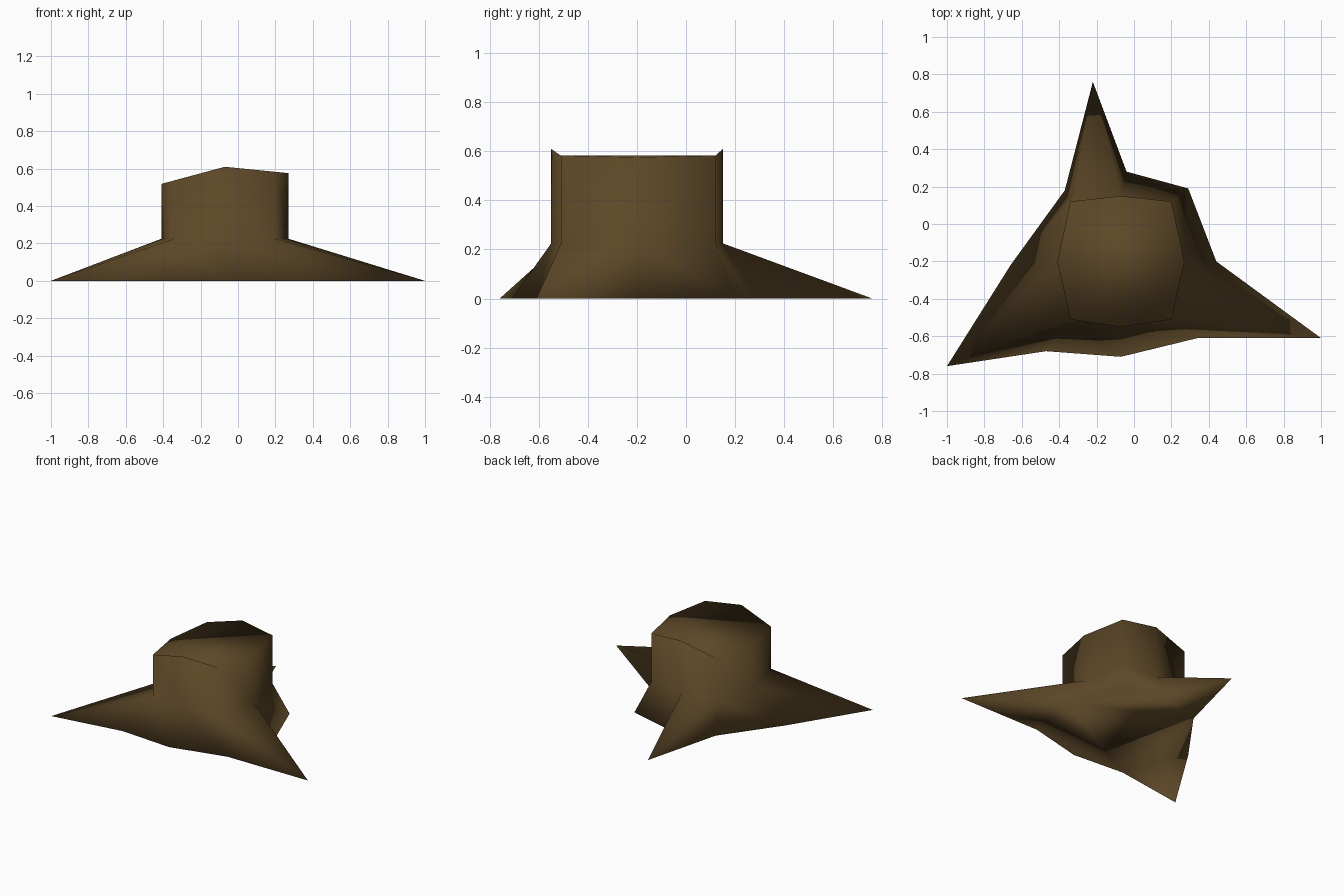
import bpy
import bmesh

cube = bpy.data.objects.get("Cube")
if cube:
    bpy.data.objects.remove(cube)

# Bark and cut wood share one brown
bark = bpy.data.materials.new("bark_brown")
bark.use_nodes = True
colour = (0.11, 0.065, 0.021, 1)
bark.diffuse_color = colour
shader = bark.node_tree.nodes["Principled BSDF"]
shader.inputs["Base Color"].default_value = colour
shader.inputs["Roughness"].default_value = 0.9

# Trunk outline, counter-clockwise from the back, and the flared foot below it
trunk = [(-.07, .15), (-.34, .12), (-.41, -.2), (-.34, -.51),
         (-.07, -.55), (.2, -.51), (.27, -.2), (.2, .12)]
foot = [(-.04, .28), (-.37, .18), (-.66, -.22), (-.47, -.68),
        (-.07, -.71), (.34, -.61), (.44, -.2), (.29, .19)]
# Root tips, keyed by the side of the foot they grow from
tips = {0: (-.22, .76), 2: (-1, -.76), 5: (1, -.61)}
FLARE = 0.225
RIDGE_X = -0.07


def cut_height(x):
    """Slanted cut that falls away to both sides of a ridge."""
    slope = 0.27 if x < RIDGE_X else 0.1
    return 0.61 - slope * abs(x - RIDGE_X)


bm = bmesh.new()
top = [bm.verts.new((x, y, cut_height(x))) for x, y in trunk]
mid = [bm.verts.new((x, y, FLARE)) for x, y in trunk]
low = [bm.verts.new((x, y, 0)) for x, y in foot]

outline = []
for i in range(len(trunk)):
    j = (i + 1) % len(trunk)
    # Upright trunk wall
    bm.faces.new((top[i], mid[i], mid[j], top[j]))
    outline.append(low[i])
    if i in tips:
        # Pointed root
        tip = bm.verts.new((*tips[i], 0))
        outline.append(tip)
        bm.faces.new((mid[i], tip, mid[j]))
        bm.faces.new((mid[i], low[i], tip))
        bm.faces.new((mid[j], tip, low[j]))
    else:
        # Plain flare
        bm.faces.new((mid[i], low[i], low[j], mid[j]))

# Cut top and underside
bm.faces.new(top)
bm.faces.new(outline[::-1])
bmesh.ops.recalc_face_normals(bm, faces=bm.faces)
for face in bm.faces:
    face.smooth = True

mesh = bpy.data.meshes.new("tree_stump")
bm.to_mesh(mesh)
bm.free()
mesh.materials.append(bark)
stump = bpy.data.objects.new("tree_stump", mesh)
bpy.context.collection.objects.link(stump)
